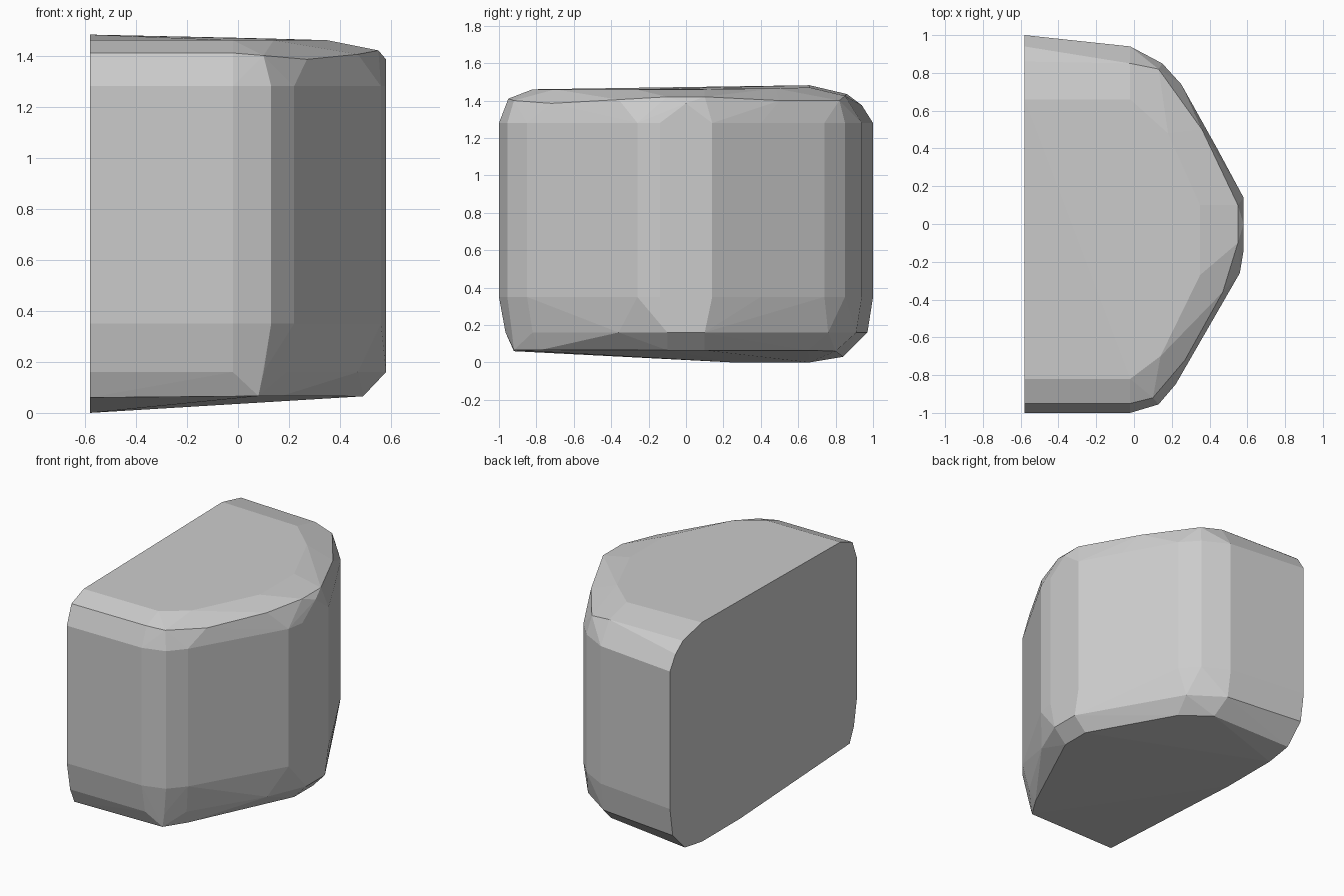
import bpy, bmesh, math

CUT = -0.58  # plane of the flat cut side

# Half-round wall outline, front to back
wall = [(CUT, -1), (-0.02, -1), (0.13, -0.955), (0.22, -0.85), (0.56, -0.26),
        (0.58, -0.14), (0.58, 0.14), (0.44, 0.40), (0.25, 0.74), (0.15, 0.85),
        (-0.02, 0.94), (CUT, 1)]

# Lower bevel ring
lower = [(CUT, -0.965), (-0.02, -0.965), (0.10, -0.93), (0.19, -0.82),
         (0.47, -0.36), (0.58, -0.10), (0.58, 0.10), (0.20, 0.76),
         (-0.02, 0.91), (CUT, 0.97)]

# Underside rim, sloping down to the back of the cut side
base = [(CUT, -0.92, 0.06), (0.08, -0.92, 0.066), (0.17, -0.78, 0.066),
        (0.49, -0.10, 0.065), (0.49, 0.10, 0.065), (0.18, 0.65, 0.065),
        (0.0, 0.80, 0.06), (CUT, 0.84, 0.03), (CUT, 0.66, 0.0), (CUT, 0.25, 0.0)]

# Upper bevel ring
upper = [(CUT, -0.95, 1.41), (-0.02, -0.95, 1.41), (0.10, -0.92, 1.40),
         (0.27, -0.72, 1.385), (0.47, -0.36, 1.405), (0.55, -0.10, 1.42),
         (0.55, 0.10, 1.42), (0.58, 0.0, 1.385), (0.36, 0.50, 1.40),
         (0.13, 0.82, 1.40), (-0.02, 0.85, 1.425), (CUT, 0.94, 1.375),
         (CUT, 0.86, 1.435)]

# Gently sloped top face
top = [(CUT, -0.82, 1.46), (-0.02, -0.82, 1.46), (0.14, -0.70, 1.46),
       (0.35, -0.27, 1.46), (0.35, 0.10, 1.46), (0.18, 0.48, 1.465),
       (-0.02, 0.66, 1.47), (CUT, 0.66, 1.482)]

points = [(x, y, z) for z in (0.35, 1.28) for x, y in wall]
points += [(x, y, 0.16) for x, y in lower]
points += base + upper + top

# Faceted half block
bm = bmesh.new()
for p in points:
    bm.verts.new(p)
hull = bmesh.ops.convex_hull(bm, input=bm.verts)
loose = {g for g in hull["geom_interior"] + hull["geom_unused"]
         if isinstance(g, bmesh.types.BMVert)}
bmesh.ops.delete(bm, geom=list(loose), context="VERTS")
bmesh.ops.dissolve_limit(bm, angle_limit=math.radians(1),
                         verts=bm.verts, edges=bm.edges)
bmesh.ops.recalc_face_normals(bm, faces=bm.faces)
mesh = bpy.data.meshes.new("half_rock_block")
bm.to_mesh(mesh)
bm.free()
bpy.context.collection.objects.link(bpy.data.objects.new("half_rock_block", mesh))
